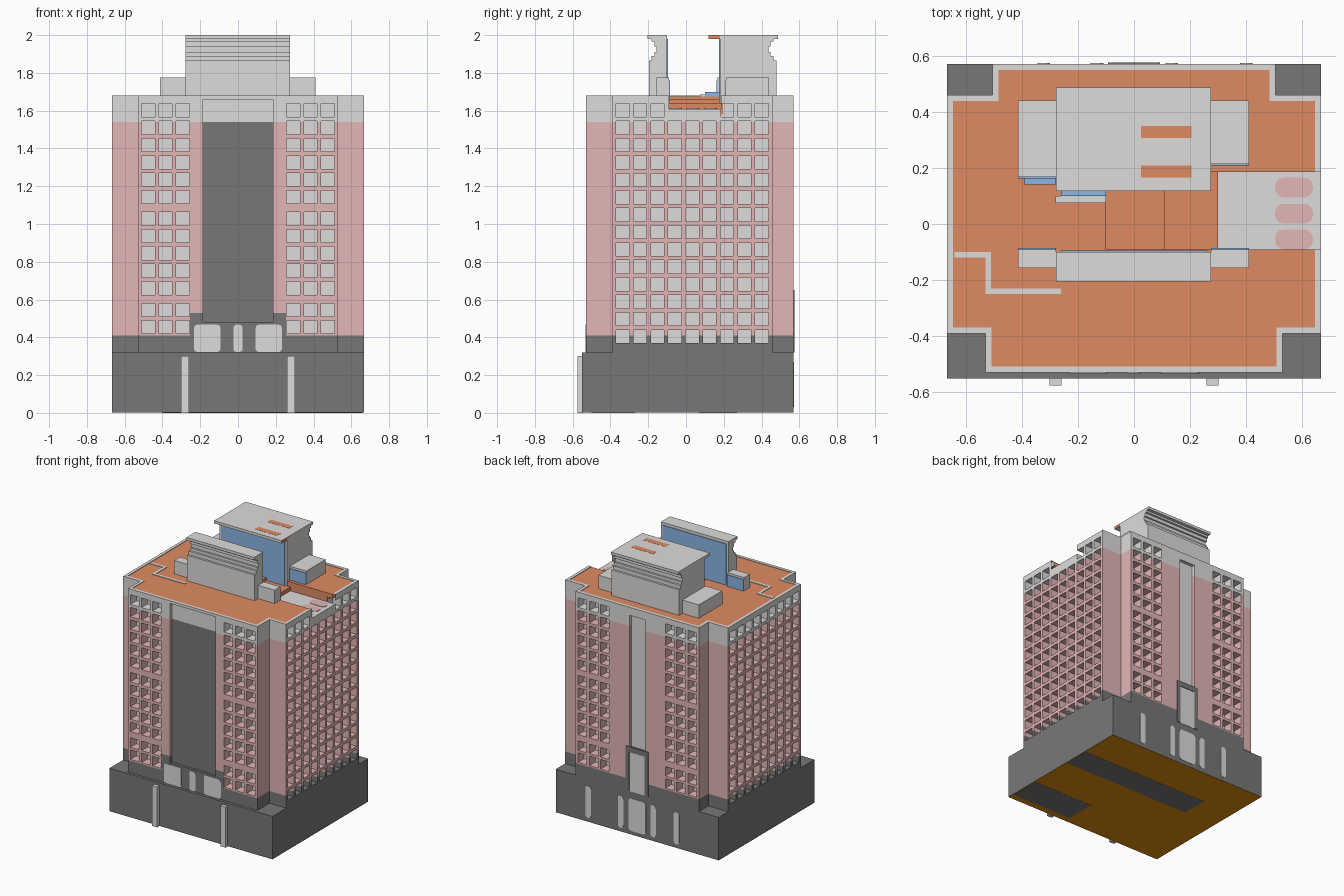
import bpy, bmesh, math
from mathutils import Vector as V

if "Cube" in bpy.data.objects:
    bpy.data.objects.remove(bpy.data.objects["Cube"])

COL = {"light_grey": (.73, .72, .70), "dark_grey": (.187, .187, .187), "pink": (.77, .47, .47),
       "orange": (.74, .26, .12), "blue": (.27, .48, .82), "brown": (.80, .28, .003)}
NAMES = list(COL)
GREY, DARK, PINK, ORANGE, BLUE, BROWN = range(6)
MATS = []
for n in NAMES:
    m = bpy.data.materials.new(n)
    m.diffuse_color = (*COL[n], 1)
    m.use_nodes = True
    m.node_tree.nodes["Principled BSDF"].inputs["Base Color"].default_value = m.diffuse_color
    MATS.append(m)


def finish(name, bm, recalc=True):
    if recalc:
        bmesh.ops.recalc_face_normals(bm, faces=bm.faces)
    me = bpy.data.meshes.new(name)
    bm.to_mesh(me)
    bm.free()
    for m in MATS:
        me.materials.append(m)
    ob = bpy.data.objects.new(name, me)
    bpy.context.collection.objects.link(ob)
    return ob


def prism(name, pts, vec, mat, top=None):
    """Extrude a flat outline; 'top' recolours upward faces."""
    bm = bmesh.new()
    f = bm.faces.new([bm.verts.new(p) for p in pts])
    ext = bmesh.ops.extrude_face_region(bm, geom=[f], use_keep_orig=True)
    bmesh.ops.translate(bm, vec=vec, verts=[v for v in ext["geom"] if isinstance(v, bmesh.types.BMVert)])
    bmesh.ops.recalc_face_normals(bm, faces=bm.faces)
    for f in bm.faces:
        f.material_index = top if top is not None and f.normal.z > .9 else mat
    return finish(name, bm)


def box(name, x0, x1, y0, y1, z0, z1, mat, top=None):
    return prism(name, [(x0, y0, z0), (x1, y0, z0), (x1, y1, z0), (x0, y1, z0)], (0, 0, z1 - z0), mat, top)


def rounded(w, h, r):
    """Outline of a rounded rectangle around the origin."""
    out = []
    for k, (sx, sy) in enumerate([(1, 1), (-1, 1), (-1, -1), (1, -1)]):
        for a in range(4):
            t = math.radians(90 * k + 30 * a)
            out.append((sx * (w / 2 - r) + r * math.cos(t), sy * (h / 2 - r) + r * math.sin(t)))
    return out


def wall(name, a, b, z0, z1, rects):
    """Wall from a to b; rects = (u0, u1, z0, z1, depth or None for open, material)."""
    a, b = V((*a, 0)), V((*b, 0))
    L, U, Z = (b - a).length, (b - a).normalized(), V((0, 0, 1))
    inn = Z.cross(U)
    cuts = lambda vals, lo, hi: sorted({round(v, 4) for v in vals if lo - 1e-5 <= v <= hi + 1e-5})
    us = cuts([0, L] + [r[0] for r in rects] + [r[1] for r in rects], 0, L)
    zs = cuts([z0, z1, .41, 1.54] + [r[2] for r in rects] + [r[3] for r in rects], z0, z1)

    def cell(i, j):
        u, z = (us[i] + us[i + 1]) / 2, (zs[j] + zs[j + 1]) / 2
        res = (0, DARK if z < .41 else PINK if z < 1.54 else GREY)
        for r in rects:
            if r[0] < u < r[1] and r[2] < z < r[3]:
                res = (r[4], r[5])
        return res
    bm = bmesh.new()

    def quad(pts, mat):
        bm.faces.new([bm.verts.new(a + U * u + Z * z + inn * d) for u, z, d in pts]).material_index = mat
    nu, nz = len(us) - 1, len(zs) - 1
    C = [[cell(i, j) for j in range(nz)] for i in range(nu)]
    for i in range(nu):
        for j in range(nz):
            d, m = C[i][j]
            if d is None:
                continue
            p, q, s, t = us[i], us[i + 1], zs[j], zs[j + 1]
            quad([(p, s, d), (q, s, d), (q, t, d), (p, t, d)], m)
            # reveals towards the next cell right and above, in the wall colour
            if i + 1 < nu and C[i + 1][j][0] not in (None, d):
                e, m2 = C[i + 1][j]
                quad([(q, s, d), (q, s, e), (q, t, e), (q, t, d)], m if d < e else m2)
            if j + 1 < nz and C[i][j + 1][0] not in (None, d):
                e, m2 = C[i][j + 1]
                quad([(p, t, d), (q, t, d), (q, t, e), (p, t, e)], m if d < e else m2)
    bmesh.ops.remove_doubles(bm, verts=bm.verts, dist=1e-5)
    finish(name, bm, recalc=False)


# Base block with front pilasters
box("base", -.667, .667, -.55, .57, .002, .32, DARK)
for s in (-1, 1):
    box("front_pilaster", s * .28 - .021, s * .28 + .021, -.575, -.549, 0, .30, GREY)
box("underside", -.665, .665, -.548, .568, .001, .003, BROWN)
box("underside_strip", -.4, .66, .07, .27, 0, .002, DARK)
box("underside_patch", .16, .66, -.5, -.27, 0, .002, DARK)
# Rounded panels on the back of the base
for x, w in ((.40, .045), (.135, .045), (0, .14), (-.132, .045), (-.322, .045)):
    prism("back_base_panel", [(x + p, .569, .15 + q) for p, q in rounded(w, .24, .022)], (0, .004, 0), GREY)

# Tower walls: cross-shaped plan with notched corners
PLAN = [(-.53, -.53), (.53, -.53), (.53, -.39), (.667, -.39), (.667, .46), (.505, .46), (.505, .57),
        (-.505, .57), (-.505, .46), (-.667, .46), (-.667, -.39), (-.53, -.39)]
ROWS_F = [1.602, 1.51, 1.418, 1.326, 1.235, 1.143, 1.028, .936, .845, .752, .66, .544, .455]
ROWS_S = [1.602 - .0921 * k for k in range(14)]
COLS_S = [-.335 + .092 * k for k in range(9)]
W, D = .035, .07


def windows(cols, rows):
    return [(c - W, c + W, z - W, z + W, D, GREY) for c in cols for z in rows]


mir = lambda cols: [s * c for c in cols for s in (-1, 1)]
front = [(.53 - .255, .53 + .255, .32, .53, 0, DARK),
         (.53 - .185, .53 + .185, .48, 1.54, .02, DARK), (.53 - .185, .53 + .185, 1.54, 1.66, .02, GREY)]
front += windows([.53 + c for c in mir((.293, .384, .475))], ROWS_F)
right = [r for r in windows([c + .39 for c in COLS_S], ROWS_S) if not (r[2] > 1.55 and .29 < r[0] + W < .53)]
right += [(.30, .575, 1.55, 1.61, 0, GREY), (.30, .575, 1.61, 1.68, None, GREY)]
left = windows([.46 - c for c in COLS_S], ROWS_S)
back = windows([.505 - c for c in mir((.265, .357, .449))], ROWS_F)
back += [(.505 - .065, .505 + .065, .64, 1.62, .025, GREY)]
SPECIAL = {0: ("front_wall", front), 3: ("right_wall", right), 6: ("back_wall", back), 9: ("left_wall", left)}
for i, p in enumerate(PLAN):
    nm, rects = SPECIAL.get(i, ("corner_wall", []))
    wall(nm, p, PLAN[(i + 1) % 12], .32, 1.68, rects)

# Entrance panels in front, framed door at the back
for x, w in ((-.163, .14), (0, .05), (.163, .14)):
    prism("entrance_panel", [(x + p, -.529, .395 + q) for p, q in rounded(w, .145, .018)], (0, -.004, 0), GREY)
for x in (-.078, .078):
    box("back_door_jamb", x - .015, x + .015, .565, .575, .32, .65, DARK)
box("back_door_lintel", -.093, .093, .565, .575, .61, .65, DARK)
box("back_door", -.063, .063, .565, .572, .32, .61, GREY)

# Parapet and roof, with a stepped cut on the right
RIM = PLAN[:4] + [(.667, -.09), (.667, .185)] + PLAN[4:]
n, inner = len(RIM), []
for i in range(n):
    p, c, q = (V((*RIM[k % n], 0)) for k in (i - 1, i, i + 1))
    n1, n2 = (V((0, 0, 1)).cross((e - s).normalized()) for s, e in ((p, c), (c, q)))
    inner.append(c + .022 * (n1 if (n1 - n2).length < .01 else n1 + n2))
bm = bmesh.new()
for i in range(n):
    if i == 4:
        continue
    j = (i + 1) % n
    o1, o2, i1, i2 = V((*RIM[i], 0)), V((*RIM[j], 0)), inner[i], inner[j]
    up, lo = V((0, 0, 1.68)), V((0, 0, 1.65))
    for pts in ((o1 + up, o2 + up, i2 + up, i1 + up), (i1 + up, i2 + up, i2 + lo, i1 + lo)):
        bm.faces.new([bm.verts.new(p) for p in pts]).material_index = GREY
finish("parapet", bm, recalc=False)
roof = [(p.x, p.y, 1.645) for p in inner]
roof[5:5] = [(-.1, -.09, 1.645), (-.1, .185, 1.645)]
prism("roof_deck", roof, (0, 0, .031), ORANGE)
for x0, x1, z, m in ((-.1, .11, 1.66, ORANGE), (.11, .3, 1.64, ORANGE), (.3, .667, 1.61, GREY)):
    box("roof_step", x0, x1, -.09, .185, 1.56, z, m)
for y in (-.1, .185):
    box("cut_side", -.1, .6, y, y + .01, 1.58, 1.675, ORANGE)
for y in (-.055, .037, .13):
    prism("step_inlay", [(.57 + p, y + q, 1.608) for p, q in rounded(.135, .07, .03)], (0, 0, .005), PINK)
# Thin roof path
box("roof_path", -.64, -.51, -.12, -.10, 1.67, 1.68, GREY)
box("roof_path", -.53, -.51, -.24, -.12, 1.67, 1.68, GREY)
box("roof_path", -.53, -.26, -.25, -.23, 1.67, 1.68, GREY)

# Rooftop blocks with a stepped cornice on their outer side
GROOVE, d = [(0, 1.64)], 0
for z, step in ((1.865, -.015), (1.89, -.03), (1.91, -.042), (1.94, -.03), (1.965, -.015), (1.98, .008)):
    GROOVE += [(d, z), (step, z)]
    d = step
GROOVE.append((d, 2))
prism("back_block", [(-.278, .478 + d, z) for d, z in GROOVE] + [(-.278, .18, 2), (-.278, .18, 1.64)],
      (.553, 0, 0), GREY)
prism("front_block", [(-.278, -.197 - d, z) for d, z in GROOVE] + [(-.278, -.1, 2), (-.278, -.1, 1.64)],
      (.553, 0, 0), GREY)
box("back_block_canopy", -.278, .272, .118, .18, 1.98, 2, GREY)
box("canopy_end", .272, .275, .118, .18, 1.98, 2, ORANGE)
for x0, x1, y0 in ((-.413, -.278, .167), (.275, .41, .213)):
    box("back_wing", x0, x1, y0, .44, 1.65, 1.775, GREY)
    box("back_wing_face", x0, x1, y0 - .005, y0, 1.65, 1.76, BLUE)
    box("front_wing", x0, x1, -.157, -.09, 1.65, 1.775, GREY)
    box("front_wing_face", x0, x1, -.09, -.085, 1.65, 1.76, BLUE)
# Blue inner faces and low ledges
box("back_block_face", -.26, .26, .175, .18, 1.61, 1.98, BLUE)
box("front_block_face", -.26, .26, -.1, -.095, 1.61, 1.98, BLUE)
box("left_ledge", -.39, -.28, .14, .167, 1.65, 1.70, BLUE)
box("middle_ledge", -.26, -.1, .1, .18, 1.65, 1.70, BLUE)
box("ledge_kerb", -.28, -.1, .075, .1, 1.65, 1.685, GREY)
# Plain landing bars on the back block roof
for y in (.187, .328):
    box("landing_bar", .025, .205, y - .021, y + .021, 1.995, 2.001, ORANGE)
